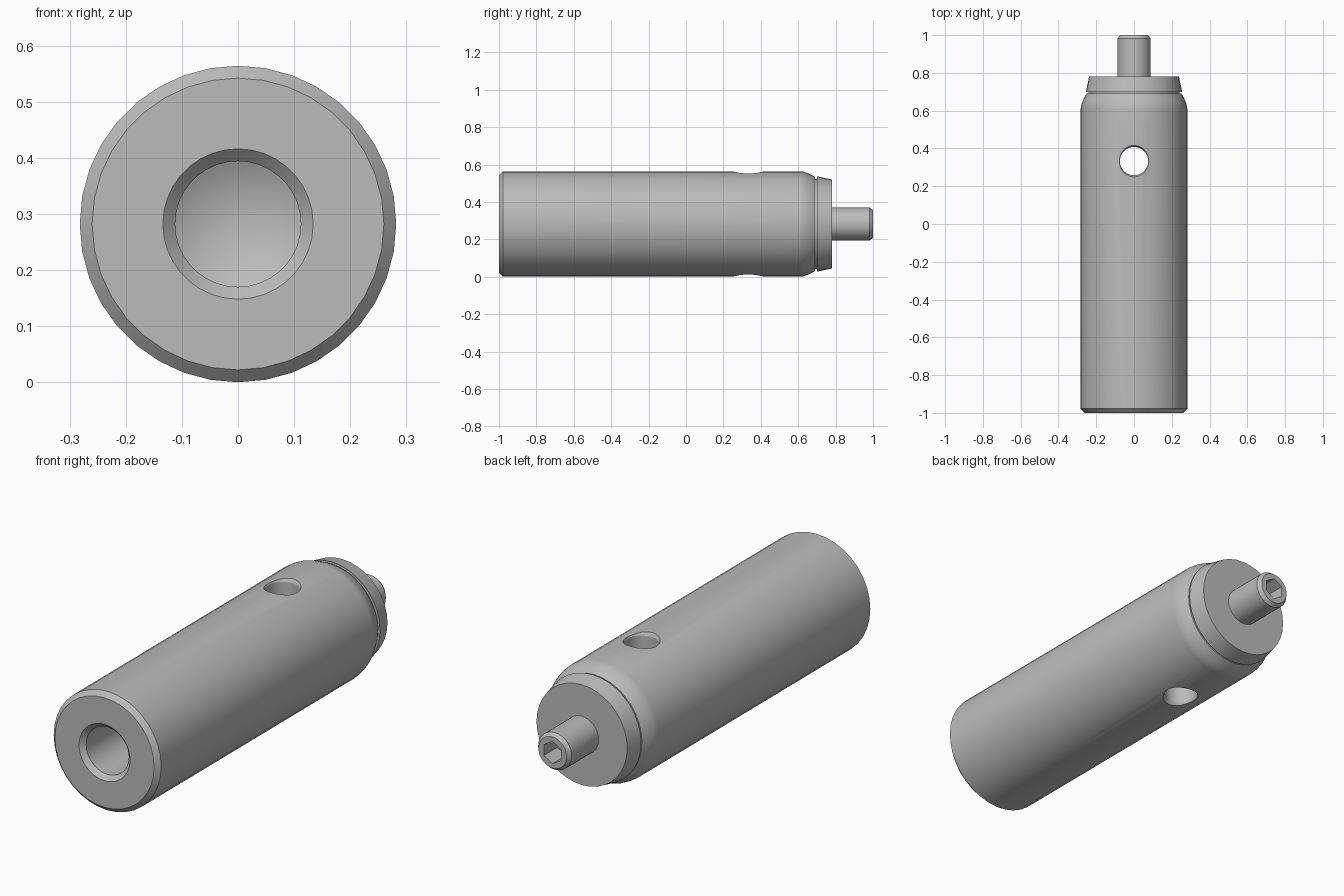
import bpy, bmesh, math
from mathutils import Matrix

if "Cube" in bpy.data.objects:
    bpy.data.objects.remove(bpy.data.objects["Cube"], do_unlink=True)

AXIS_Z = 0.282
SEGMENTS = 36

grey = bpy.data.materials.new("plain grey")
grey.use_nodes = True
colour = (0.5, 0.5, 0.5, 1)
grey.diffuse_color = colour
grey.node_tree.nodes["Principled BSDF"].inputs["Base Color"].default_value = colour


def lathe(name, profile, along="Y", y=0.0, segments=SEGMENTS):
    """Spin (radius, position) points into a solid; radius 0 closes an end."""
    bm = bmesh.new()
    rings = []
    for r, p in profile:
        count = segments if r > 0 else 1
        ring = []
        for i in range(count):
            a = 2 * math.pi * i / segments
            ring.append(bm.verts.new((r * math.sin(a), p, r * math.cos(a))))
        rings.append(ring)
    for a, b in zip(rings, rings[1:]):
        for i in range(segments):
            j = (i + 1) % segments
            corners = [a[i % len(a)], a[j % len(a)], b[j % len(b)], b[i % len(b)]]
            bm.faces.new(list(dict.fromkeys(corners)))
    if along == "Z":
        bm.transform(Matrix.Rotation(math.pi / 2, 4, "X"))
    bm.transform(Matrix.Translation((0, y, AXIS_Z)))
    bmesh.ops.recalc_face_normals(bm, faces=bm.faces)
    mesh = bpy.data.meshes.new(name)
    bm.to_mesh(mesh)
    bm.free()
    mesh.materials.append(grey)
    obj = bpy.data.objects.new(name, mesh)
    bpy.context.collection.objects.link(obj)
    return obj


def cut(target, cutter):
    """Subtract the cutter, then hide it."""
    mod = target.modifiers.new("cut", "BOOLEAN")
    mod.operation = "DIFFERENCE"
    mod.solver = "EXACT"
    mod.object = cutter
    bpy.ops.object.select_all(action="DESELECT")
    target.select_set(True)
    bpy.context.view_layer.objects.active = target
    bpy.ops.object.modifier_apply(modifier=mod.name)
    bpy.data.objects.remove(cutter, do_unlink=True)


# Main barrel: front bore with conical bottom, chamfered rim, rounded shoulder
shoulder = [(0.282, 0.61), (0.279, 0.63), (0.272, 0.65), (0.262, 0.672), (0.252, 0.69)]
barrel = lathe("barrel", [
    (0, -0.44), (0.112, -0.5), (0.112, -0.978), (0.134, -1), (0.26, -1),
    (0.282, -0.978), *shoulder, (0.24, 0.69), (0.24, 0.70), (0, 0.70)])

# Vertical cross hole with lightly countersunk ends
cross_hole = lathe("cross_hole_cutter", [
    (0, -0.3), (0.084, -0.3), (0.084, -0.282), (0.075, -0.265),
    (0.075, 0.265), (0.084, 0.282), (0.084, 0.3), (0, 0.3)], "Z", 0.333)
cut(barrel, cross_hole)

# Tapered end cap
cap = lathe("end_cap", [(0, 0.70), (0.255, 0.70), (0.238, 0.78), (0, 0.78)])

# Rear stem with a hexagonal socket in its end
stem = lathe("rear_stem", [(0, 0.77), (0.088, 0.77), (0.088, 0.982), (0.074, 1), (0, 1)])
socket = lathe("socket_cutter", [(0, 0.9), (0.052, 0.9), (0.052, 1.05), (0, 1.05)], segments=6)
cut(stem, socket)

# Smooth round surfaces, keep the machined edges crisp
for obj in (barrel, cap, stem):
    bpy.ops.object.select_all(action="DESELECT")
    obj.select_set(True)
    bpy.context.view_layer.objects.active = obj
    bpy.ops.object.shade_smooth_by_angle(angle=math.radians(25))
